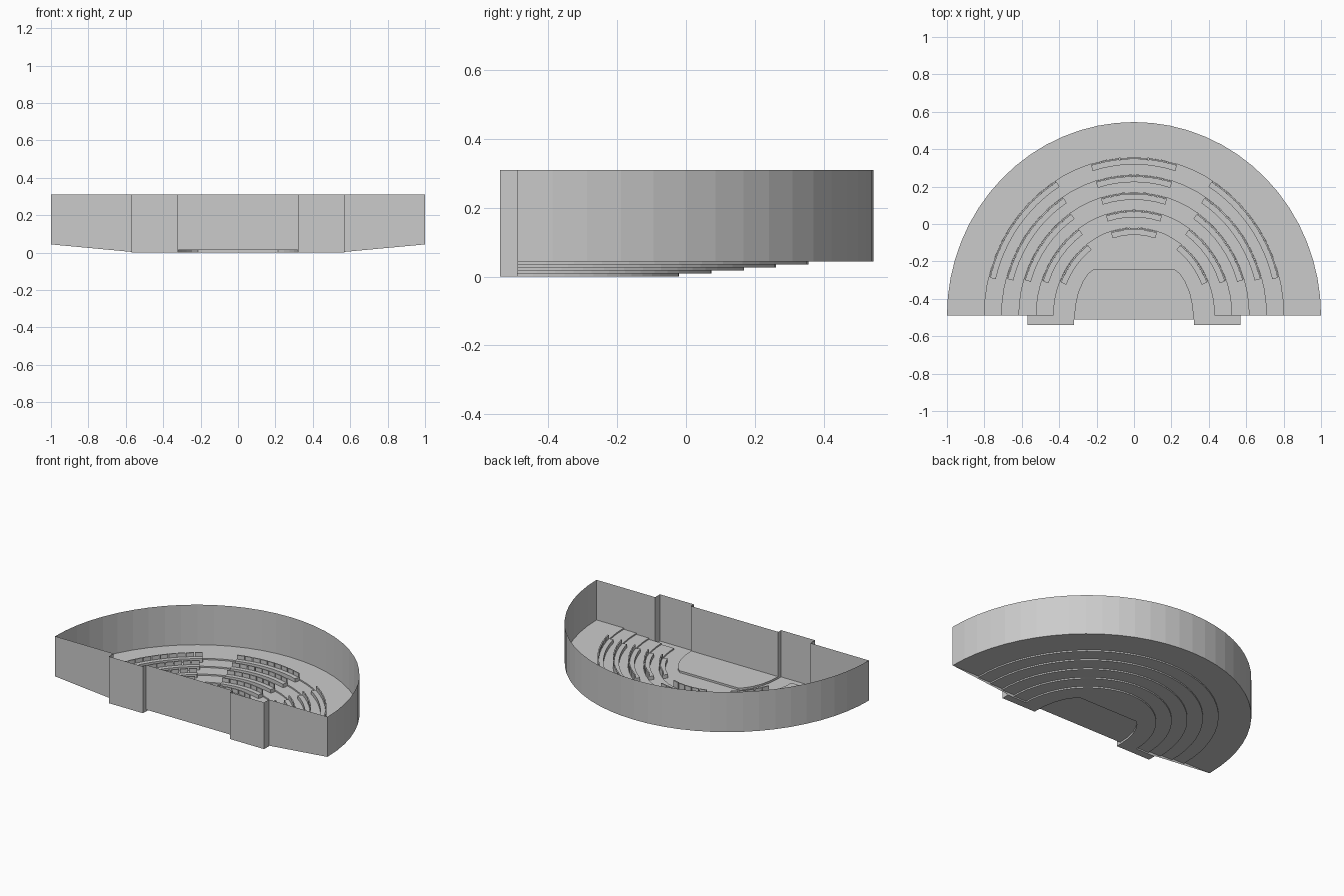
import bpy, bmesh
from math import sin, cos, asin, radians, pi

cube = bpy.data.objects.get("Cube")
if cube:
    bpy.data.objects.remove(cube)

GREY = bpy.data.materials.new("plain grey")
GREY.use_nodes = True
GREY.diffuse_color = (0.6, 0.6, 0.6, 1)
GREY.node_tree.nodes["Principled BSDF"].inputs["Base Color"].default_value = GREY.diffuse_color

FRONT = -0.49      # front edge of the terraces, centre line of every arc
WING = -0.54       # front of the projecting wall wings
STAGE_Y = -0.51    # front of the stage
TOP = 0.31         # wall height
STEP = 0.0088      # rise of one terrace
STAGE_Z = 0.013
SEGS = 32
ROWS = 5


def finish(bm, name, solid=False):
    if solid:
        bmesh.ops.recalc_face_normals(bm, faces=bm.faces)
    mesh = bpy.data.meshes.new(name)
    bm.to_mesh(mesh)
    bm.free()
    mesh.materials.append(GREY)
    obj = bpy.data.objects.new(name, mesh)
    bpy.context.collection.objects.link(obj)
    return obj


def face(bm, pts):
    return bm.faces.new([bm.verts.new(p) for p in pts])


def radii(k):
    """Half width and depth of the outer arc of terrace k."""
    return (1.0, 1.035) if k == ROWS else (0.43 + 0.0925 * k, 0.47 + 0.094 * k)


def on_arc(k, t, inset=0.0):
    a, b = radii(k)
    return (a - inset) * cos(t), FRONT + (b - inset) * sin(t)


def arc(k):
    return [on_arc(k, pi * i / SEGS) for i in range(SEGS + 1)]


def ribbon(bm, path, z0, z1):
    """Upright strip along a path, from z0 to z1."""
    for (x0, y0), (x1, y1) in zip(path, path[1:]):
        face(bm, [(x0, y0, z0), (x1, y1, z0), (x1, y1, z1), (x0, y0, z1)])


def arc_block(bm, k, t0, t1, n, inset0, inset1, z0, z1):
    """Solid block that follows the arc of terrace k."""
    loops = []
    for i in range(n + 1):
        t = t0 + (t1 - t0) * i / n
        loops.append([bm.verts.new((*on_arc(k, t, d), z)) for d, z in
                      ((inset0, z0), (inset1, z0), (inset1, z1), (inset0, z1))])
    for p, q in zip(loops, loops[1:]):
        for j in range(4):
            m = (j + 1) % 4
            bm.faces.new((p[j], p[m], q[m], q[j]))
    bm.faces.new(loops[0])
    bm.faces.new(loops[-1][::-1])


# Stage outline, right half, running from the front to the back
half_stage = [(0.32, STAGE_Y), (0.315, -0.44), (0.30, -0.37),
              (0.275, -0.31), (0.245, -0.265), (0.215, -0.24)]
stage_path = half_stage + [(-x, y) for x, y in reversed(half_stage)]

# Stage: raised deck with an upright edge
bm = bmesh.new()
face(bm, [(x, y, STAGE_Z) for x, y in stage_path])
ribbon(bm, stage_path, 0, STAGE_Z)
finish(bm, "stage")

# Lowest floor, wrapping round the stage and into the wings
bm = bmesh.new()
corner = [(0.57, FRONT), (0.57, WING), (0.32, WING)]
outline = arc(0) + [(-x, y) for x, y in corner] + stage_path[::-1] + corner[::-1]
face(bm, [(x, y, 0) for x, y in outline])
finish(bm, "lower_floor")

# Curved terraces with their risers
for k in range(1, ROWS + 1):
    bm = bmesh.new()
    z = k * STEP
    inner, outer = arc(k - 1), arc(k)
    for i in range(SEGS):
        face(bm, [(*p, z) for p in (inner[i], outer[i], outer[i + 1], inner[i + 1])])
    ribbon(bm, inner, z - STEP, z)
    # Front ends facing the wings
    x0, x1 = inner[0][0], min(outer[0][0], corner[0][0])
    if x0 < x1:
        for s in (-1, 1):
            ribbon(bm, [(s * x0, FRONT), (s * x1, FRONT)], 0, z)
    finish(bm, f"terrace_{k}")

# Curved rear wall
bm = bmesh.new()
ribbon(bm, arc(ROWS), ROWS * STEP, TOP)
finish(bm, "rear_wall")

# Front wall: sloped-foot sides, projecting wings and stage front
bm = bmesh.new()
for s in (-1, 1):
    face(bm, [(s, FRONT, ROWS * STEP), (s, FRONT, TOP),
              (s * 0.57, FRONT, TOP), (s * 0.57, FRONT, 0.004)])
    ribbon(bm, [(s * x, y) for x, y in corner + [(0.32, STAGE_Y)]], 0, TOP)
ribbon(bm, [(-0.32, STAGE_Y), (0.32, STAGE_Y)], STAGE_Z, TOP)
finish(bm, "front_wall")

# Seating: three blocks in each row, a bench with separate backs
for k in range(ROWS):
    a, b = radii(k) if k < ROWS else (1, 1)
    z = k * STEP
    start = asin((0.18 + 0.006 * k) / b)
    end = radians(54.5 + k)
    mid = radians(16.8)
    blocks = [(start, end), (pi / 2 - mid, pi / 2 + mid), (pi - end, pi - start)]
    bench, backs = bmesh.new(), bmesh.new()
    for t0, t1 in blocks:
        count = max(3, round((t1 - t0) * (a + b) / 2 / 0.055))
        arc_block(bench, k, t0, t1, count, 0.009, 0.038, z, z + 0.024)
        pitch = (t1 - t0) / count
        for i in range(count):
            t = t0 + i * pitch
            arc_block(backs, k, t + pitch * 0.05, t + pitch * 0.95, 1,
                      0.001, 0.009, z, z + 0.05)
    finish(bench, f"bench_row_{k + 1}", solid=True)
    finish(backs, f"seat_backs_row_{k + 1}", solid=True)
